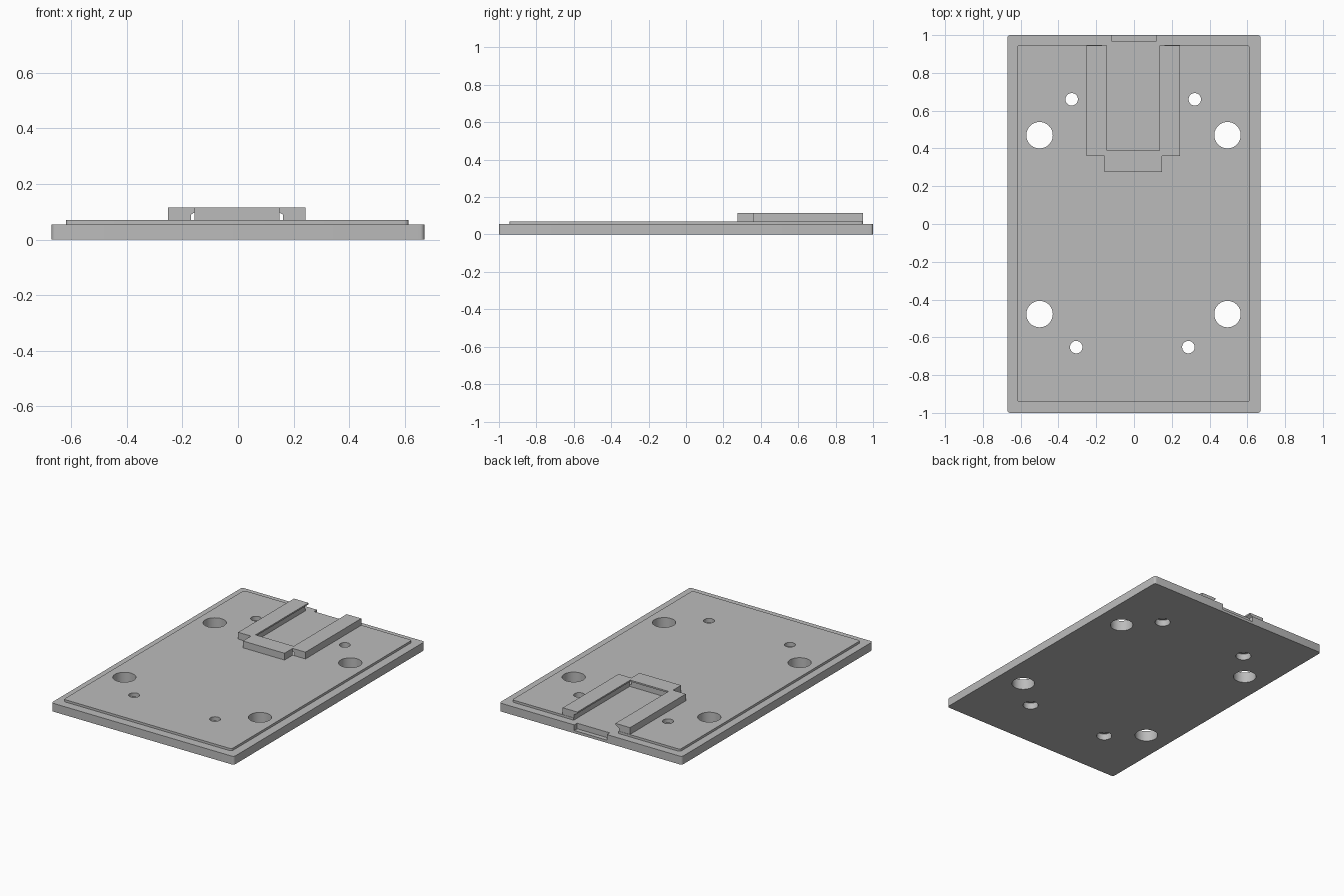
import bpy, bmesh, math
from mathutils import Vector

cube = bpy.data.objects.get("Cube")
if cube:
    bpy.data.objects.remove(cube, do_unlink=True)

# Single grey finish
grey = bpy.data.materials.new("plain_grey")
grey.use_nodes = True
COLOUR = (0.5, 0.5, 0.5, 1)
grey.diffuse_color = COLOUR
grey.node_tree.nodes["Principled BSDF"].inputs["Base Color"].default_value = COLOUR

CX = -0.004                      # clip and raised panel sit a hair off centre
BASE_TOP, PANEL_TOP, CLIP_TOP = 0.055, 0.07, 0.115


def prism(name, points, extrude):
    """Closed solid from a planar outline swept along a vector."""
    bm = bmesh.new()
    face = bm.faces.new([bm.verts.new(p) for p in points])
    swept = bmesh.ops.extrude_face_region(bm, geom=[face])
    verts = [g for g in swept["geom"] if isinstance(g, bmesh.types.BMVert)]
    bmesh.ops.translate(bm, verts=verts, vec=Vector(extrude))
    bmesh.ops.recalc_face_normals(bm, faces=bm.faces[:])
    mesh = bpy.data.meshes.new(name)
    bm.to_mesh(mesh)
    bm.free()
    mesh.materials.append(grey)
    obj = bpy.data.objects.new(name, mesh)
    bpy.context.collection.objects.link(obj)
    return obj


def rounded_slab(name, x0, x1, y0, y1, z0, z1, r=0.0, steps=5):
    """Rectangular slab with optional rounded vertical corners."""
    if r == 0:
        pts = [(x0, y0, z0), (x1, y0, z0), (x1, y1, z0), (x0, y1, z0)]
    else:
        pts = []
        corners = [(x1 - r, y1 - r), (x0 + r, y1 - r), (x0 + r, y0 + r), (x1 - r, y0 + r)]
        for i, (cx, cy) in enumerate(corners):
            for k in range(steps + 1):
                a = (i + k / steps) * math.pi / 2
                pts.append((cx + r * math.cos(a), cy + r * math.sin(a), z0))
    return prism(name, pts, (0, 0, z1 - z0))


def cylinder(name, x, y, r, z0, z1, n=48):
    ring = [(x + r * math.cos(2 * math.pi * i / n), y + r * math.sin(2 * math.pi * i / n), z0)
            for i in range(n)]
    return prism(name, ring, (0, 0, z1 - z0))


def boolean(target, tool, operation):
    mod = target.modifiers.new(operation.lower(), 'BOOLEAN')
    mod.operation, mod.solver, mod.object = operation, 'EXACT', tool
    bpy.context.view_layer.objects.active = target
    bpy.ops.object.modifier_apply(modifier=mod.name)


def consume(tool):
    bpy.data.objects.remove(tool, do_unlink=True)


# Base plate and raised panel
base = rounded_slab("base_plate", -0.67, 0.67, -1, 1, 0, BASE_TOP, 0.015)
panel = rounded_slab("raised_panel", CX - 0.615, CX + 0.617, -0.943, 0.947,
                     BASE_TOP, PANEL_TOP, 0.015)

# Channel through the panel, open at the back
channel = rounded_slab("channel_cutter", CX - 0.165, CX + 0.165, 0.36, 1.1, BASE_TOP - 0.01, 0.2)
boolean(panel, channel, 'DIFFERENCE')
consume(channel)

# Shallow notch in the back edge
notch = rounded_slab("notch_cutter", -0.12, 0.12, 0.97, 1.1, 0.018, 0.2)
boolean(base, notch, 'DIFFERENCE')
consume(notch)

# Four large holes and four small counterbored holes
cutters = [cylinder("large_hole_cutter", x, y, 0.07, -0.1, 0.2)
           for x in (-0.5, 0.495) for y in (0.47, -0.477)]
for x, y in [(-0.33, 0.66), (0.322, 0.66), (-0.306, -0.652), (0.288, -0.652)]:
    cutters.append(cylinder("small_hole_cutter", x, y, 0.033, -0.1, 0.2))
    cutters.append(cylinder("counterbore_cutter", x, y, 0.047, -0.1, 0.042))
for tool in cutters:
    boolean(base, tool, 'DIFFERENCE')
    if "counterbore" not in tool.name:
        boolean(panel, tool, 'DIFFERENCE')
    consume(tool)

# Clip: front stop block and two rails, each with an undercut lip
stop_profile = [(0.275, PANEL_TOP), (0.275, CLIP_TOP), (0.39, CLIP_TOP),
                (0.39, 0.105), (0.36, 0.09), (0.36, PANEL_TOP)]
clip = prism("slide_clip", [(CX - 0.153, y, z) for y, z in stop_profile], (0.306, 0, 0))
rail_profile = [(0.247, PANEL_TOP), (0.247, CLIP_TOP), (0.14, CLIP_TOP),
                (0.14, 0.105), (0.165, 0.09), (0.165, PANEL_TOP)]
for side in (-1, 1):
    rail = prism("clip_rail", [(CX + side * x, 0.36, z) for x, z in rail_profile], (0, 0.585, 0))
    boolean(clip, rail, 'UNION')
    consume(rail)

# Smooth hole walls and rounded corners, crisp edges elsewhere
for obj in (base, panel, clip):
    bpy.ops.object.select_all(action='DESELECT')
    obj.select_set(True)
    bpy.context.view_layer.objects.active = obj
    bpy.ops.object.shade_smooth_by_angle(angle=math.radians(30))
